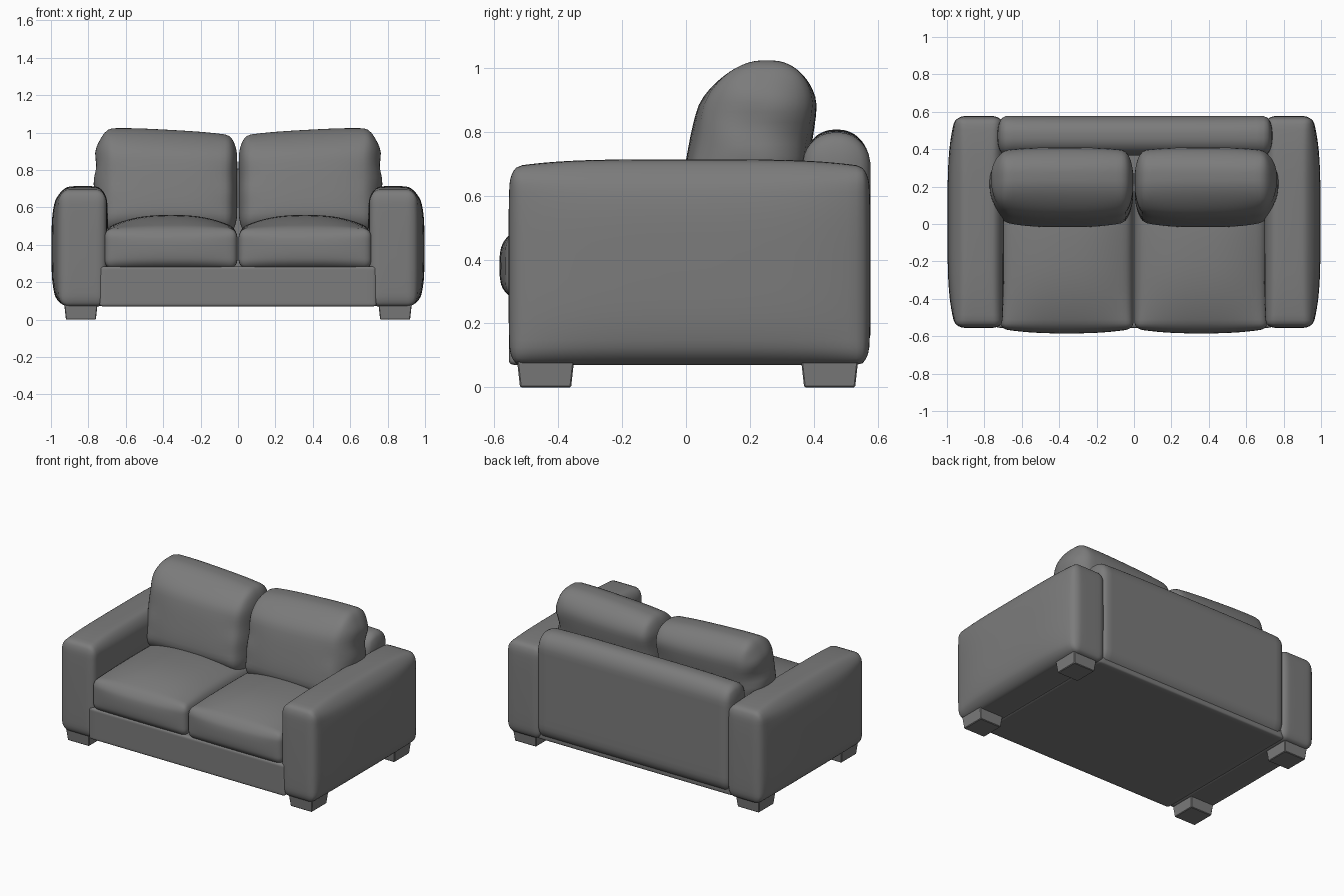
import bpy
import bmesh
import math
from mathutils import Vector

cube = bpy.data.objects.get("Cube")
if cube:
    bpy.data.objects.remove(cube, do_unlink=True)

# One grey upholstery colour for everything
GREY = (0.2, 0.2, 0.2, 1.0)
fabric = bpy.data.materials.new("grey_upholstery")
fabric.use_nodes = True
fabric.diffuse_color = GREY
bsdf = fabric.node_tree.nodes["Principled BSDF"]
bsdf.inputs["Base Color"].default_value = GREY
bsdf.inputs["Roughness"].default_value = 0.7


def finish(name, bm, smooth=True):
    """Turn a bmesh into a named, shaded object."""
    bmesh.ops.recalc_face_normals(bm, faces=bm.faces[:])
    for face in bm.faces:
        face.smooth = smooth
    mesh = bpy.data.meshes.new(name)
    bm.to_mesh(mesh)
    bm.free()
    mesh.materials.append(fabric)
    obj = bpy.data.objects.new(name, mesh)
    bpy.context.collection.objects.link(obj)
    return obj


def soft_box(name, lo, hi, radii, bulge=None, power=4, shape=None, side=1):
    """Rounded box; bulge maps (axis, direction) to how far that face swells."""
    lo, hi = Vector(lo), Vector(hi)
    centre, half = (lo + hi) / 2, (hi - lo) / 2
    bm = bmesh.new()
    bmesh.ops.create_cube(bm, size=2)
    bmesh.ops.subdivide_edges(bm, edges=bm.edges[:], cuts=25, use_grid_fill=True)
    for v in bm.verts:
        # Crowd the grid towards the edges, then round them
        unit = Vector([math.sin(c * math.pi / 2) for c in v.co])
        inner, offset = Vector(), Vector()
        for a in range(3):
            limit = half[a] - radii[a]
            p = unit[a] * half[a]
            inner[a] = max(-limit, min(limit, p))
            offset[a] = (p - inner[a]) / radii[a]
        if offset.length > 0:
            offset.normalize()
        p = Vector([inner[a] + offset[a] * radii[a] for a in range(3)])
        # Swell the faces
        rel = [p[a] / half[a] for a in range(3)]
        for (axis, direction), amount in (bulge or {}).items():
            weight = max(0, rel[axis] * direction)
            for other in range(3):
                if other != axis:
                    weight *= max(0, 1 - abs(rel[other]) ** power)
            p[axis] += direction * amount * weight
        p += centre
        if shape:
            p = shape(p, rel)
        p.x *= side
        v.co = p
    return finish(name, bm)


def lean(p, rel):
    """Tilt a back cushion and crease its sides with soft folds."""
    p.y += 0.18 * (p.z - 0.74)
    p.z += 0.02 * rel[0] * max(0, rel[2])
    edge = abs(rel[0]) ** 6
    fold = math.sin(p.z * 34 + p.y * 9) * edge * (1 - rel[2] ** 2)
    p.y += 0.008 * fold
    if rel[0] > 0:
        p.x += 0.007 * fold
    return p


def foot(name, x, y):
    """Tapered block foot."""
    bm = bmesh.new()
    bmesh.ops.create_cube(bm, size=1)
    for v in bm.verts:
        width = 0.18 if v.co.z > 0 else 0.16
        v.co = (x + v.co.x * width, y + v.co.y * width, 0.09 * (v.co.z + 0.5))
    bmesh.ops.bevel(bm, geom=bm.edges[:], offset=0.004, segments=1, affect='EDGES')
    finish(name, bm, smooth=False)


# Frame: base and backrest
soft_box("base", (-0.74, -0.555, 0.07), (0.74, 0.55, 0.285), (0.02, 0.015, 0.015))
soft_box("backrest", (-0.73, 0.365, 0.072), (0.74, 0.578, 0.795),
         (0.045, 0.1, 0.1), {(2, 1): 0.012})

for side, label in ((1, "left"), (-1, "right")):
    # Padded arm, swelling outwards and upwards
    soft_box(f"{label}_arm", (0.705, -0.55, 0.07), (0.955, 0.57, 0.69),
             (0.05, 0.03, 0.06),
             {(0, 1): 0.042, (2, 1): 0.024, (0, -1): 0.01,
              (1, -1): 0.006, (1, 1): 0.008}, side=side)
    # Seat cushion with a crowned top
    soft_box(f"{label}_seat_cushion", (0.003, -0.56, 0.275), (0.715, 0.3, 0.485),
             (0.04, 0.035, 0.05),
             {(2, 1): 0.075, (1, -1): 0.025}, power=2.5, side=side)
    # Leaning back cushion
    soft_box(f"{label}_back_cushion", (0.004, 0.05, 0.45), (0.735, 0.36, 1.0),
             (0.06, 0.14, 0.13),
             {(0, 1): 0.03, (1, -1): 0.045, (1, 1): 0.03, (2, 1): 0.015},
             power=3, shape=lean, side=side)
    # Feet
    for y, place in ((-0.44, "front"), (0.45, "back")):
        foot(f"{label}_{place}_foot", 0.84 * side, y)
